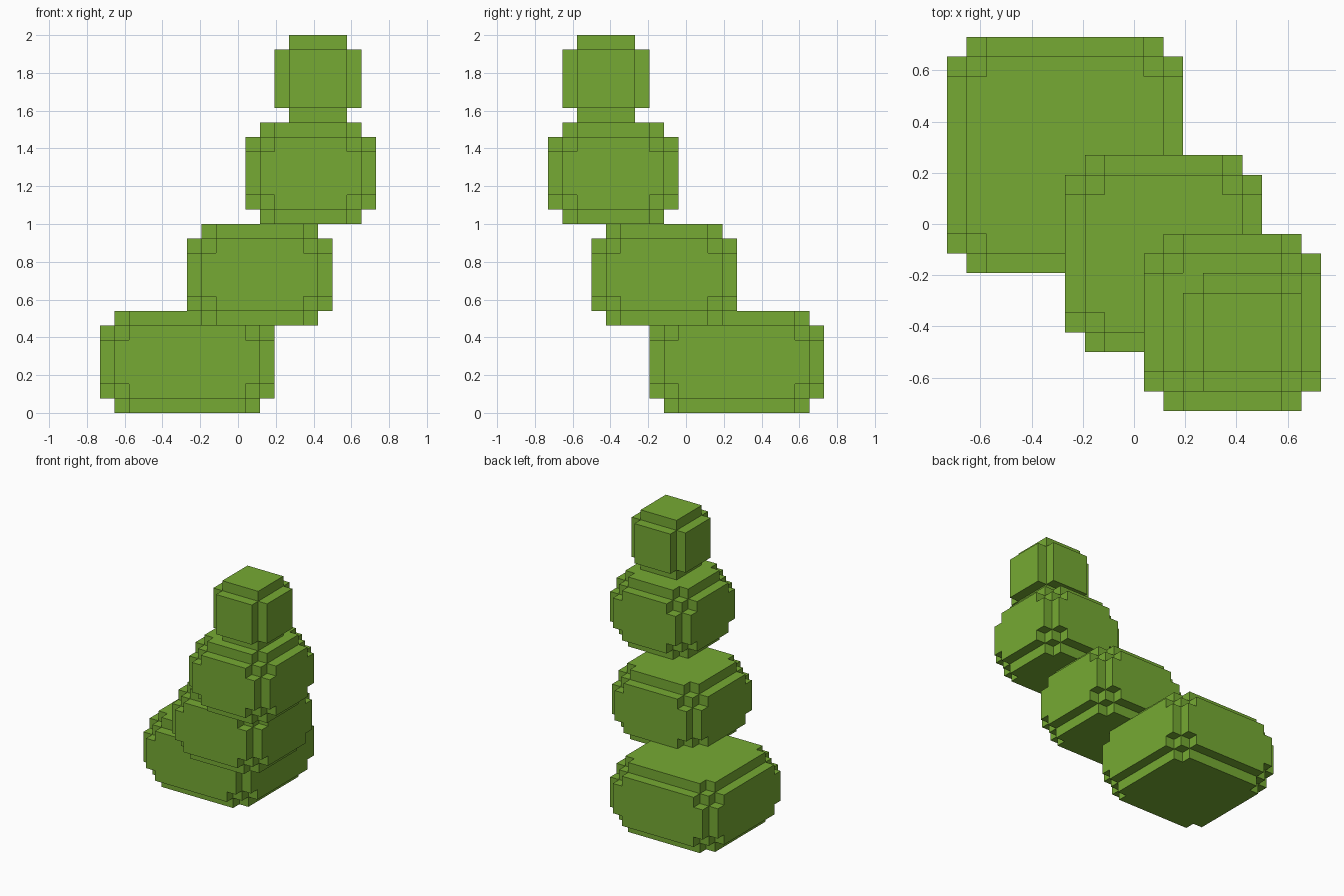
import bpy, bmesh
from itertools import product
from mathutils import Vector

if "Cube" in bpy.data.objects:
    bpy.data.objects.remove(bpy.data.objects["Cube"], do_unlink=True)

UNIT = 1 / 13
OFFSET = Vector((-9.5, -9.5, 0))

green = bpy.data.materials.new("leaf green")
green.use_nodes = True
color = (0.181, 0.402, 0.033, 1)
green.diffuse_color = color
green.node_tree.nodes["Principled BSDF"].inputs["Base Color"].default_value = color

# Stacked blocks: low corner, size, whether the corners are notched
BLOCKS = {
    "bottom_block": ((0, 7, 0), (12, 12, 7), True),
    "lower_middle_block": ((6, 3, 6), (10, 10, 7), True),
    "upper_middle_block": ((10, 0, 13), (9, 9, 7), True),
    "top_block": ((12, 1, 20), (6, 6, 6), False),
}


def rounded_cells(low, size, notched):
    """Cells of a box with stepped edges and optional notched corners."""
    cells = set()
    for c in product(*map(range, size)):
        depth = sorted(min(i, n - 1 - i) for i, n in zip(c, size))
        on_edge = depth[1] == 0
        in_notch = notched and depth == [0, 1, 1]
        if not on_edge and not in_notch:
            cells.add(tuple(a + b for a, b in zip(c, low)))
    return cells


def build_block(name, cells, solid):
    """Skin the exposed sides of the cells and merge the flat regions."""
    bm = bmesh.new()
    for cell in cells:
        for axis, side in product(range(3), (0, 1)):
            neighbour = list(cell)
            neighbour[axis] += 2 * side - 1
            if tuple(neighbour) in solid:
                continue
            u, v = (axis + 1) % 3, (axis + 2) % 3
            corners = []
            for du, dv in ((0, 0), (1, 0), (1, 1), (0, 1)):
                p = Vector(cell)
                p[axis] += side
                p[u] += du
                p[v] += dv
                corners.append(bm.verts.new((p + OFFSET) * UNIT))
            bm.faces.new(corners if side else corners[::-1])
    bmesh.ops.remove_doubles(bm, verts=bm.verts, dist=UNIT / 100)
    bmesh.ops.dissolve_limit(bm, angle_limit=0.01, verts=bm.verts, edges=bm.edges)
    mesh = bpy.data.meshes.new(name)
    bm.to_mesh(mesh)
    bm.free()
    mesh.materials.append(green)
    bpy.context.collection.objects.link(bpy.data.objects.new(name, mesh))


# Overlapping cells belong to the lower block, so no hidden faces remain
parts, solid = {}, set()
for name, spec in BLOCKS.items():
    parts[name] = rounded_cells(*spec) - solid
    solid |= parts[name]
for name, cells in parts.items():
    build_block(name, cells, solid)
